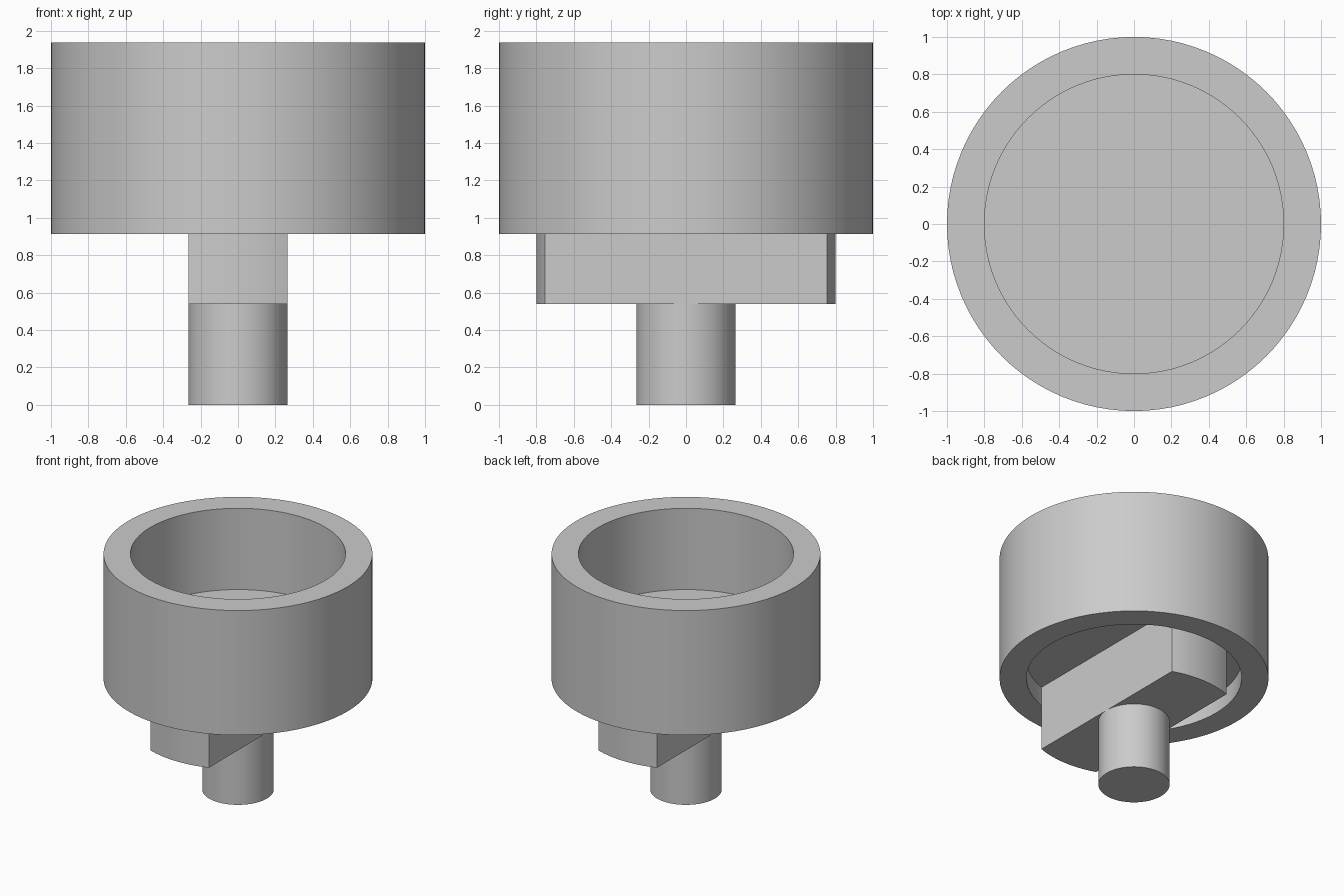
import bpy, bmesh, math

cube = bpy.data.objects.get("Cube")
if cube:
    bpy.data.objects.remove(cube, do_unlink=True)

SEGMENTS = 96
OUTER, INNER, HALF = 1.0, 0.8, 0.265          # ring radii; half width of bar and shaft
BAR_Z, RIM_Z, WEB_LOW, WEB_HIGH, TOP = 0.54, 0.914, 1.07, 1.27, 1.937

grey = bpy.data.materials.new("plain grey")
grey.use_nodes = True
grey.diffuse_color = (0.6, 0.6, 0.6, 1)
grey.node_tree.nodes["Principled BSDF"].inputs["Base Color"].default_value = (0.6, 0.6, 0.6, 1)


def finish(bm, name):
    """Turn a bmesh into a shaded object."""
    bmesh.ops.recalc_face_normals(bm, faces=bm.faces)
    mesh = bpy.data.meshes.new(name)
    bm.to_mesh(mesh)
    bm.free()
    mesh.materials.append(grey)
    obj = bpy.data.objects.new(name, mesh)
    bpy.context.collection.objects.link(obj)
    bpy.ops.object.select_all(action='DESELECT')
    obj.select_set(True)
    bpy.context.view_layer.objects.active = obj
    bpy.ops.object.shade_smooth_by_angle(angle=math.radians(30))
    return obj


def lathe(name, profile):
    """Revolve an (r, z) profile around z and cap both ends."""
    bm = bmesh.new()
    rings = [[bm.verts.new((r * math.cos(math.tau * i / SEGMENTS),
                            r * math.sin(math.tau * i / SEGMENTS), z))
              for i in range(SEGMENTS)] for r, z in profile]
    for low, high in zip(rings, rings[1:]):
        for i in range(SEGMENTS):
            j = (i + 1) % SEGMENTS
            bm.faces.new((low[i], low[j], high[j], high[i]))
    bm.faces.new(rings[0])
    bm.faces.new(rings[-1])
    return finish(bm, name)


def round_ended_bar(name, z0, z1, steps=16):
    """Bar along y whose ends follow the inner ring wall."""
    bm = bmesh.new()
    spread = math.asin(HALF / INNER)
    outline = []
    for middle in (math.pi / 2, -math.pi / 2):
        for i in range(steps + 1):
            a = middle - spread + 2 * spread * i / steps
            outline.append(bm.verts.new((INNER * math.cos(a), INNER * math.sin(a), z0)))
    base = bm.faces.new(outline)
    top = bmesh.ops.extrude_face_region(bm, geom=[base])
    verts = [v for v in top["geom"] if isinstance(v, bmesh.types.BMVert)]
    bmesh.ops.translate(bm, verts=verts, vec=(0, 0, z1 - z0))
    return finish(bm, name)


# Cup: thick wall, deep recess above the web and shallow recess below it
lathe("cup", [(INNER, WEB_LOW), (INNER, RIM_Z), (OUTER, RIM_Z),
              (OUTER, TOP), (INNER, TOP), (INNER, WEB_HIGH)])

# Cross bar hanging from the web
round_ended_bar("cross_bar", BAR_Z, WEB_LOW + 0.02)

# Shaft under the bar
lathe("shaft", [(HALF, 0), (HALF, BAR_Z)])
